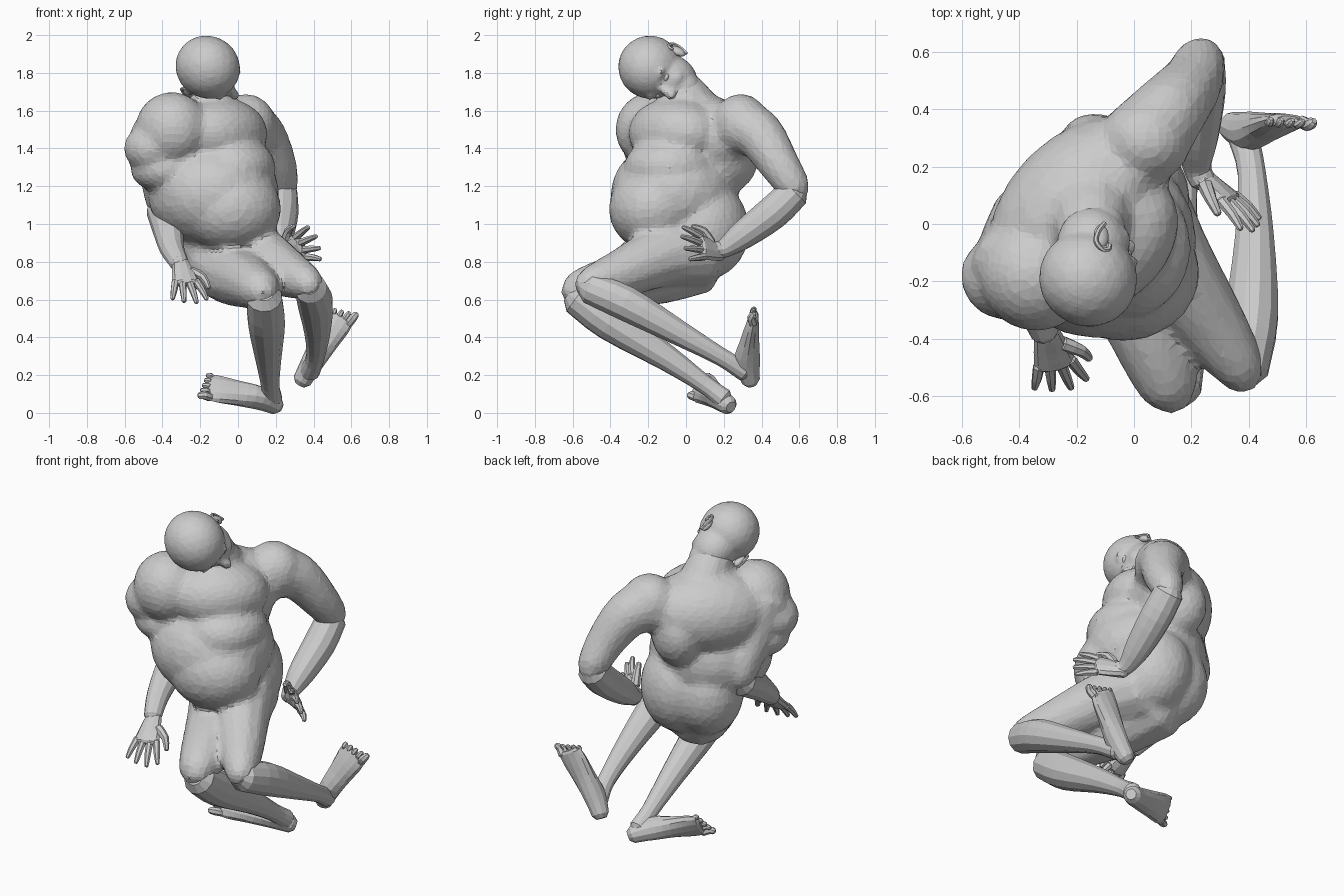
import bpy, bmesh, math
from mathutils import Vector, Matrix

cube = bpy.data.objects.get("Cube")
if cube:
    bpy.data.objects.remove(cube)

clay = bpy.data.materials.new("grey_clay")
clay.use_nodes = True
clay.diffuse_color = (0.6, 0.6, 0.6, 1)
for node in clay.node_tree.nodes:
    if node.type == 'BSDF_PRINCIPLED':
        node.inputs["Base Color"].default_value = (0.6, 0.6, 0.6, 1)
        node.inputs["Roughness"].default_value = 0.8


def finish(bm, name, voxel=0, smooth=0, keep=1):
    """Turn a bmesh into an object, optionally fused into one skin."""
    bmesh.ops.recalc_face_normals(bm, faces=bm.faces[:])
    mesh = bpy.data.meshes.new(name)
    bm.to_mesh(mesh)
    bm.free()
    mesh.materials.append(clay)
    obj = bpy.data.objects.new(name, mesh)
    bpy.context.collection.objects.link(obj)
    if voxel:
        fuse = obj.modifiers.new("fuse", 'REMESH')
        fuse.mode = 'VOXEL'
        fuse.voxel_size = voxel
        relax = obj.modifiers.new("relax", 'SMOOTH')
        relax.iterations = smooth
        relax.factor = 0.5
        facet = obj.modifiers.new("facet", 'DECIMATE')
        facet.ratio = keep
    return obj


def ball(bm, loc, size, rot=Matrix.Identity(3)):
    m = Matrix.Translation(loc) @ rot.to_4x4() @ Matrix.Diagonal((*size, 1))
    bmesh.ops.create_icosphere(bm, subdivisions=3, radius=1, matrix=m)


def tube(bm, pts, sides=12, wide=None, steps=3):
    """Loft rings along a smooth path of (x, y, z, radius[, thickness])."""
    p = [Vector((*q, 1)[:5]) for q in pts]
    p = [2 * p[0] - p[1]] + p + [2 * p[-1] - p[-2]]
    path = []
    for i in range(1, len(p) - 2):
        a, b, c, d = p[i - 1:i + 3]
        for k in range(steps):
            t = k / steps
            path.append(0.5 * (2 * b + (c - a) * t + (2 * a - 5 * b + 4 * c - d) * t ** 2
                               + (3 * b - a - 3 * c + d) * t ** 3))
    path.append(p[-2])
    centres = [Vector(q[:3]) for q in path]
    # rounded tips at both ends
    rings = [(c, q[3], q[4]) for c, q in zip(centres, path)]
    first = (centres[1] - centres[0]).normalized()
    last = (centres[-1] - centres[-2]).normalized()
    c, r, k = rings[0]
    rings.insert(0, (c - first * r * 0.5 * k, r * 0.6, k))
    c, r, k = rings[-1]
    rings.append((c + last * r * 0.5 * k, r * 0.6, k))
    n = Vector(wide) if wide else first.orthogonal()
    loops = []
    for i, (c, r, k) in enumerate(rings):
        t = (rings[min(i + 1, len(rings) - 1)][0] - rings[max(i - 1, 0)][0]).normalized()
        n = (n - t * n.dot(t)).normalized()
        b = t.cross(n)
        loops.append([bm.verts.new(c + r * (math.cos(f) * n + k * math.sin(f) * b))
                      for f in (j * math.tau / sides for j in range(sides))])
    for lo, hi in zip(loops, loops[1:]):
        for j in range(sides):
            h = (j + 1) % sides
            bm.faces.new((lo[j], lo[h], hi[h], hi[j]))
    bm.faces.new(loops[0][::-1])
    bm.faces.new(loops[-1])


def limb(name, pts):
    bm = bmesh.new()
    tube(bm, pts)
    return finish(bm, name)


def hand(name, wrist, d, s, curl):
    """Palm, four fanned fingers and a thumb; the thumb is on the +s side."""
    w, d = Vector(wrist), Vector(d).normalized()
    s = Vector(s)
    s = (s - d * s.dot(d)).normalized()
    n = d.cross(s)
    bm = bmesh.new()
    tube(bm, [(*(w + d * t), r, k) for t, r, k in
              ((-0.02, 0.045, 0.8), (0.06, 0.062, 0.5), (0.14, 0.075, 0.35))], 10, s)
    for i in range(4):
        f = (i - 1.5) / 1.5
        long = 0.15 - 0.03 * abs(f - 0.2)
        a = w + d * 0.13 + s * f * 0.057
        way = (d + s * f * 0.3).normalized()
        tube(bm, [(*a, 0.021), (*(a + way * long * 0.55 + n * curl * 0.3), 0.018),
                  (*(a + way * long + n * curl), 0.012)], 7, s, 2)
    a = w + d * 0.05 + s * 0.045
    tube(bm, [(*a, 0.027), (*(a + d * 0.05 + s * 0.055), 0.022),
              (*(a + d * 0.11 + s * 0.075 + n * curl), 0.014)], 7, s, 2)
    return finish(bm, name)


def foot(name, heel, toe, up, big):
    """Wedge-shaped foot with five toes; big is the side of the big toe."""
    h, d = Vector(heel), Vector(toe) - Vector(heel)
    length = d.length
    d.normalize()
    u = Vector(up)
    u = (u - d * u.dot(d)).normalized()
    s = u.cross(d) * big
    bm = bmesh.new()
    tube(bm, [(*(h + d * t * length + u * o), r, k) for t, r, o, k in
              ((0.05, 0.05, 0.048, 1), (0.28, 0.06, 0.066, 1.15),
               (0.55, 0.073, 0.05, 0.7), (0.76, 0.085, 0.035, 0.42),
               (0.87, 0.083, 0.026, 0.3))], 12, s)
    for i in range(5):
        f = 1 - i / 2
        r = 0.023 if i == 0 else 0.016
        a = h + d * length * (0.86 - 0.01 * i) + s * f * 0.062 + u * 0.026
        reach = length * (0.13 - 0.014 * i)
        tube(bm, [(*a, r), (*(a + d * reach * 0.6 + u * 0.01 + s * f * 0.006), r),
                  (*(a + d * reach + s * f * 0.01), r * 0.8)], 7, s, 2)
    return finish(bm, name)


# Torso fused with neck, upper arms and thighs
turn = Matrix.Rotation(math.radians(45), 3, 'Z')
bm = bmesh.new()
ball(bm, (-0.13, -0.06, 1.16), (0.35, 0.34, 0.29))               # belly
ball(bm, (-0.04, -0.17, 1.08), (0.27, 0.24, 0.23))               # belly overhang
ball(bm, (-0.03, -0.08, 1.3), (0.23, 0.25, 0.17))                # upper belly
ball(bm, (-0.19, 0.06, 1.45), (0.37, 0.25, 0.24), turn)          # upper back
ball(bm, (-0.09, 0.21, 1.36), (0.15, 0.2, 0.2), turn)            # left back fold
ball(bm, (-0.36, -0.08, 1.35), (0.19, 0.13, 0.19), turn)         # right back fold
ball(bm, (-0.15, 0.07, 1.55), (0.28, 0.16, 0.13), turn)          # trapezius
ball(bm, (-0.35, -0.18, 1.5), (0.19, 0.2, 0.2), turn)            # right shoulder
ball(bm, (0.04, 0.29, 1.53), (0.16, 0.15, 0.16))                 # left shoulder
ball(bm, (-0.09, -0.06, 1.48), (0.28, 0.21, 0.19), turn)         # chest
ball(bm, (-0.46, -0.19, 1.4), (0.14, 0.15, 0.13), turn)          # side fold
ball(bm, (-0.41, -0.16, 1.29), (0.15, 0.17, 0.12), turn)         # lower side fold
ball(bm, (-0.17, 0.05, 0.96), (0.21, 0.25, 0.26), turn)          # right buttock
ball(bm, (-0.02, 0.12, 0.97), (0.2, 0.23, 0.26), turn)           # left buttock
tube(bm, [(-0.16, 0.06, 1.5, 0.19), (-0.15, 0.02, 1.62, 0.15), (-0.15, -0.05, 1.73, 0.12)])
tube(bm, [(0.03, 0.28, 1.52, 0.16), (0.12, 0.39, 1.47, 0.135), (0.2, 0.49, 1.32, 0.11),
          (0.23, 0.57, 1.2, 0.09), (0.23, 0.6, 1.16, 0.065)])
tube(bm, [(-0.42, -0.15, 1.5, 0.15), (-0.42, -0.04, 1.3, 0.11), (-0.4, 0.04, 1.13, 0.095),
          (-0.4, 0.05, 1.07, 0.075)])
tube(bm, [(-0.12, 0.05, 0.82, 0.2), (-0.04, -0.15, 0.74, 0.17), (0.06, -0.4, 0.69, 0.14),
          (0.12, -0.56, 0.65, 0.11), (0.14, -0.61, 0.63, 0.075)])
tube(bm, [(0, 0.08, 0.86, 0.19), (0.11, -0.12, 0.83, 0.165), (0.26, -0.34, 0.74, 0.13),
          (0.36, -0.49, 0.69, 0.095), (0.385, -0.55, 0.67, 0.065)])
finish(bm, "torso", 0.022, 4, 0.3)

# Lower limbs
limb("left_forearm", [(0.23, 0.575, 1.17, 0.085), (0.23, 0.46, 1.06, 0.09),
                      (0.22, 0.3, 0.94, 0.075), (0.22, 0.2, 0.87, 0.05),
                      (0.24, 0.15, 0.86, 0.045)])
limb("right_forearm", [(-0.4, 0.04, 1.07, 0.085), (-0.37, -0.12, 0.98, 0.085),
                       (-0.35, -0.27, 0.87, 0.065), (-0.31, -0.38, 0.79, 0.05)])
limb("left_shin", [(0.385, -0.51, 0.66, 0.085), (0.41, -0.32, 0.58, 0.095),
                   (0.42, -0.05, 0.43, 0.07), (0.41, 0.18, 0.3, 0.05),
                   (0.38, 0.31, 0.22, 0.055)])
limb("right_shin", [(0.14, -0.575, 0.61, 0.095), (0.15, -0.4, 0.48, 0.1),
                    (0.16, -0.1, 0.29, 0.07), (0.17, 0.1, 0.15, 0.05),
                    (0.18, 0.2, 0.075, 0.055)])

# Hands and feet
hand("left_hand", (0.23, 0.17, 0.85), (0.17, -0.14, 0.05), (-0.2, -0.3, 0.93), 0.02)
hand("right_hand", (-0.3, -0.39, 0.78), (0.05, -0.2, -0.18), (1, 0.3, 0.1), -0.02)
foot("left_foot", (0.33, 0.39, 0.15), (0.565, 0.385, 0.56), (0, -1, 0.1), -1)
foot("right_foot", (0.2, 0.27, 0.01), (-0.22, 0.08, 0.14), (0, -0.83, 0.55), 1)

# Head, tipped over: face axis, ear axis, crown axis
crown = Vector((0, -0.9, 0.4)).normalized()
face = Vector((0.84, -0.24, -0.48))
face = (face - crown * face.dot(crown)).normalized()
ear = crown.cross(face)
tilt = Matrix((face, ear, crown)).transposed()
middle = Vector((-0.16, -0.19, 1.83))


def at(f, e, c):
    return middle + tilt @ Vector((f, e, c))


bm = bmesh.new()
ball(bm, middle, (0.175, 0.165, 0.17), tilt)                     # skull
ball(bm, at(0.02, 0, -0.12), (0.13, 0.125, 0.15), tilt)          # jaw
ball(bm, at(0.05, 0, -0.2), (0.09, 0.09, 0.1), tilt)             # lower face
ball(bm, at(0.09, 0, -0.28), (0.045, 0.05, 0.032), tilt)         # chin
ball(bm, at(0.13, 0, -0.225), (0.025, 0.045, 0.018), tilt)       # lips
tube(bm, [(*at(0.135, 0, -0.09), 0.02), (*at(0.16, 0, -0.14), 0.024),
          (*at(0.165, 0, -0.17), 0.03)], 8)                      # nose
for side in (-1, 1):
    ball(bm, at(0.13, side * 0.06, -0.065), (0.025, 0.05, 0.016), tilt)  # brow
    ball(bm, at(0.08, side * 0.06, -0.15), (0.05, 0.045, 0.045), tilt)   # cheek
head = finish(bm, "head", 0.012, 4, 0.4)
for poly in head.data.polygons:
    poly.use_smooth = True

for side, label in ((-1, "right"), (1, "left")):
    bm = bmesh.new()
    ball(bm, at(0.118, side * 0.055, -0.1), (0.022, 0.026, 0.015), tilt)
    finish(bm, label + "_eye")
    # Ear: shell with a raised rim
    bm = bmesh.new()
    ball(bm, at(-0.035, side * 0.14, -0.1), (0.028, 0.02, 0.045), tilt)
    rim = [(-0.01, -0.07), (-0.015, -0.05), (-0.04, -0.045), (-0.065, -0.07),
           (-0.055, -0.11), (-0.03, -0.145)]
    tube(bm, [(*at(f, side * 0.153, c), 0.009) for f, c in rim], 6)
    finish(bm, label + "_ear")
